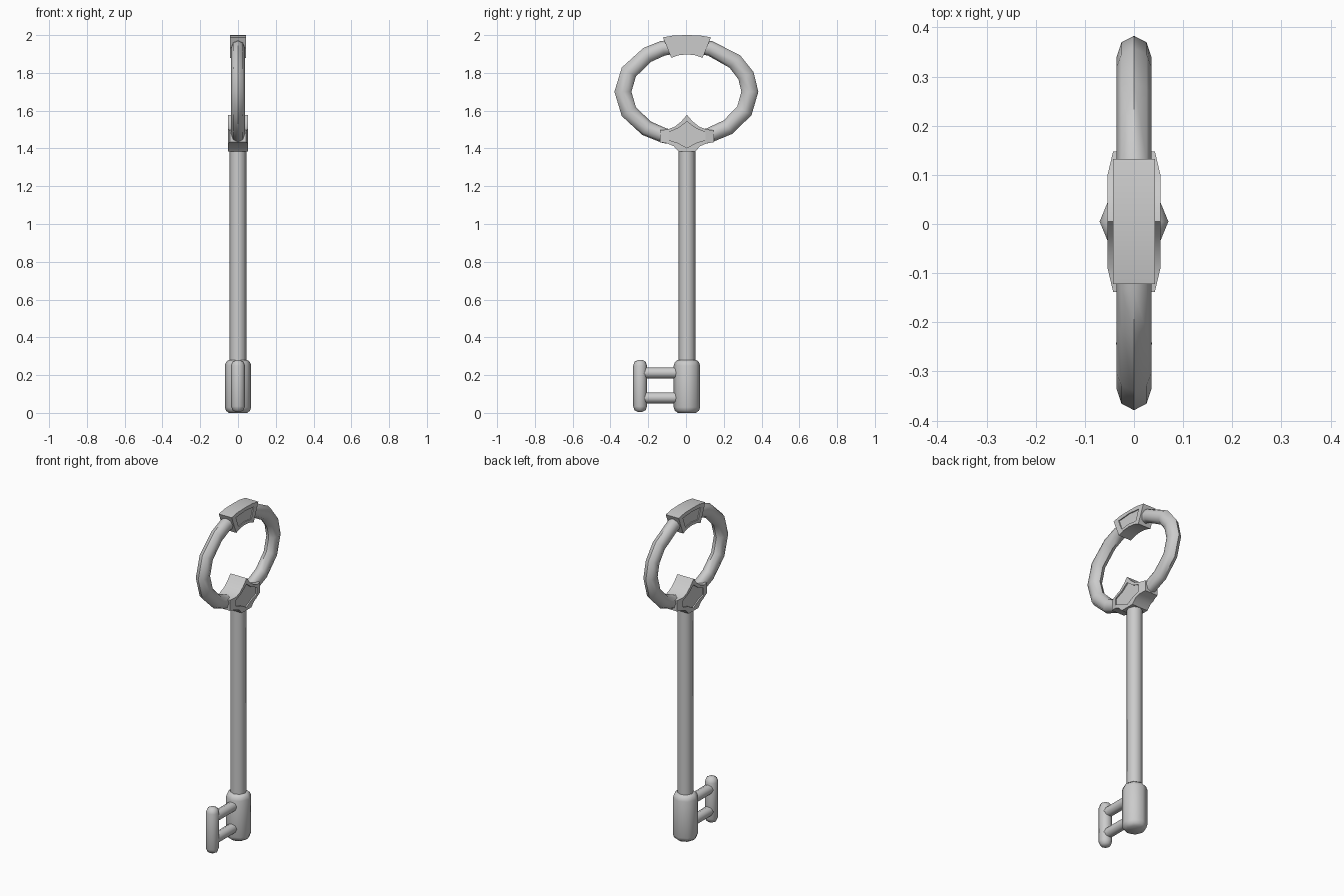
import bpy, bmesh
from math import sin, cos, radians, pi, hypot

if "Cube" in bpy.data.objects:
    bpy.data.objects.remove(bpy.data.objects["Cube"])

CY = 0.005  # y of the key's long axis


def make(name, verts, faces, angle=40):
    me = bpy.data.meshes.new(name)
    me.from_pydata(verts, [], faces)
    bm = bmesh.new()
    bm.from_mesh(me)
    bmesh.ops.recalc_face_normals(bm, faces=bm.faces)
    bm.to_mesh(me)
    bm.free()
    ob = bpy.data.objects.new(name, me)
    bpy.context.collection.objects.link(ob)
    if angle:
        smooth(ob, angle)
    return ob


def smooth(ob, angle):
    bpy.ops.object.select_all(action='DESELECT')
    ob.select_set(True)
    bpy.context.view_layer.objects.active = ob
    bpy.ops.object.shade_smooth_by_angle(angle=radians(angle))


def lathe(name, profile, y=CY, along_y=False, z=0, sides=8):
    """Spin (radius, height) points around z, or around y at height z."""
    verts = []
    for r, h in profile:
        for i in range(sides):
            a = 2 * pi * i / sides
            if along_y:
                verts.append((r * cos(a), h, z + r * sin(a)))
            else:
                verts.append((r * cos(a), y + r * sin(a), h))
    faces = [(k * sides + i, k * sides + (i + 1) % sides,
              (k + 1) * sides + (i + 1) % sides, (k + 1) * sides + i)
             for k in range(len(profile) - 1) for i in range(sides)]
    n = len(verts)
    faces += [tuple(range(sides)), tuple(range(n - sides, n))]
    return make(name, verts, faces, 50)


def prism(name, pts, lo, hi, axis='x'):
    """Extrude (y, z) points along x, or (x, y) points along z."""
    n = len(pts)
    verts = [(h, CY + a, b) if axis == 'x' else (a, CY + b, h)
             for h in (lo, hi) for a, b in pts]
    faces = [tuple(range(n)), tuple(range(n, 2 * n))]
    faces += [(i, (i + 1) % n, n + (i + 1) % n, n + i) for i in range(n)]
    return make(name, verts, faces, 0)


def mirrored(half):
    """Complete a half outline in y; it starts on the top centre."""
    return half + [(-y, z) for y, z in reversed(half) if y > 0]


def boolean(ob, cutter, op):
    m = ob.modifiers.new(op, 'BOOLEAN')
    m.operation, m.object, m.solver = op, cutter, 'EXACT'
    bpy.ops.object.select_all(action='DESELECT')
    ob.select_set(True)
    bpy.context.view_layer.objects.active = ob
    bpy.ops.object.modifier_apply(modifier=m.name)
    bpy.data.objects.remove(cutter)


def recess(ob, pts, surface, depth):
    for lo, hi in ((surface - depth, 0.1), (-0.1, depth - surface)):
        boolean(ob, prism("cutter", pts, lo, hi), 'DIFFERENCE')


# Shaft and the thicker barrel at its foot
lathe("shaft", [(0.044, 0.25), (0.044, 1.45)])
lathe("barrel", [(0.048, 0), (0.064, 0.012), (0.07, 0.03),
                 (0.07, 0.25), (0.064, 0.268), (0.05, 0.28)])

# Bit: upright rod held by two crossbars
lathe("bit_rod", [(0.012, 0.005), (0.029, 0.014), (0.037, 0.035),
                  (0.037, 0.25), (0.029, 0.271), (0.012, 0.28)], y=-0.243)
for i, z in enumerate((0.08, 0.212)):
    lathe(f"bit_crossbar_{i + 1}", [(0.029, -0.235), (0.029, -0.02)],
          along_y=True, z=z)

# Oval handle ring
A, B, ZC, S = 0.336, 0.248, 1.70, 8
angles = [0, 20, 40, 68, 90, 112, 128, 155, 180, 205, 231, 250,
          270, 290, 311, 336]
verts = []
for d in angles:
    c, s = cos(radians(d)), sin(radians(d))
    ny, nz = B * c, A * s
    length = hypot(ny, nz)
    t = 0.037 + 0.008 * abs(c)
    for k in range(S):
        p = 2 * pi * k / S
        o = t * cos(p) / length
        verts.append((0.036 * sin(p), 0.002 + A * c + ny * o,
                      ZC + B * s + nz * o))
N = len(angles)
make("handle_ring", verts,
     [(j * S + k, j * S + (k + 1) % S, (j + 1) % N * S + (k + 1) % S,
       (j + 1) % N * S + k) for j in range(N) for k in range(S)], 50)

# Collar joining ring and shaft, tapering in thickness at its ends
collar = prism("collar", mirrored([
    (0, 1.578), (0.03, 1.543), (0.065, 1.515), (0.105, 1.5), (0.143, 1.497),
    (0.143, 1.433), (0.105, 1.427), (0.07, 1.412), (0.045, 1.385)]),
    -0.054, 0.054)
boolean(collar, prism("taper", [
    (0.055, -0.09), (0.055, 0.09), (0.042, 0.145), (-0.042, 0.145),
    (-0.055, 0.09), (-0.055, -0.09), (-0.042, -0.145), (0.042, -0.145)],
    1.3, 1.7, 'z'), 'INTERSECT')
recess(collar, mirrored([(0, 1.542), (0.045, 1.508), (0.098, 1.485),
                         (0.098, 1.445), (0.05, 1.43), (0, 1.403)]),
       0.054, 0.008)
smooth(collar, 25)

# Keystone block on top of the ring
cap = prism("top_block", mirrored([
    (0, 2.0), (0.07, 1.998), (0.127, 1.988), (0.083, 1.88), (0.045, 1.893),
    (0, 1.898)]), -0.043, 0.043)
recess(cap, mirrored([(0, 1.98), (0.085, 1.973), (0.06, 1.908), (0, 1.916)]),
       0.043, 0.006)
smooth(cap, 25)
